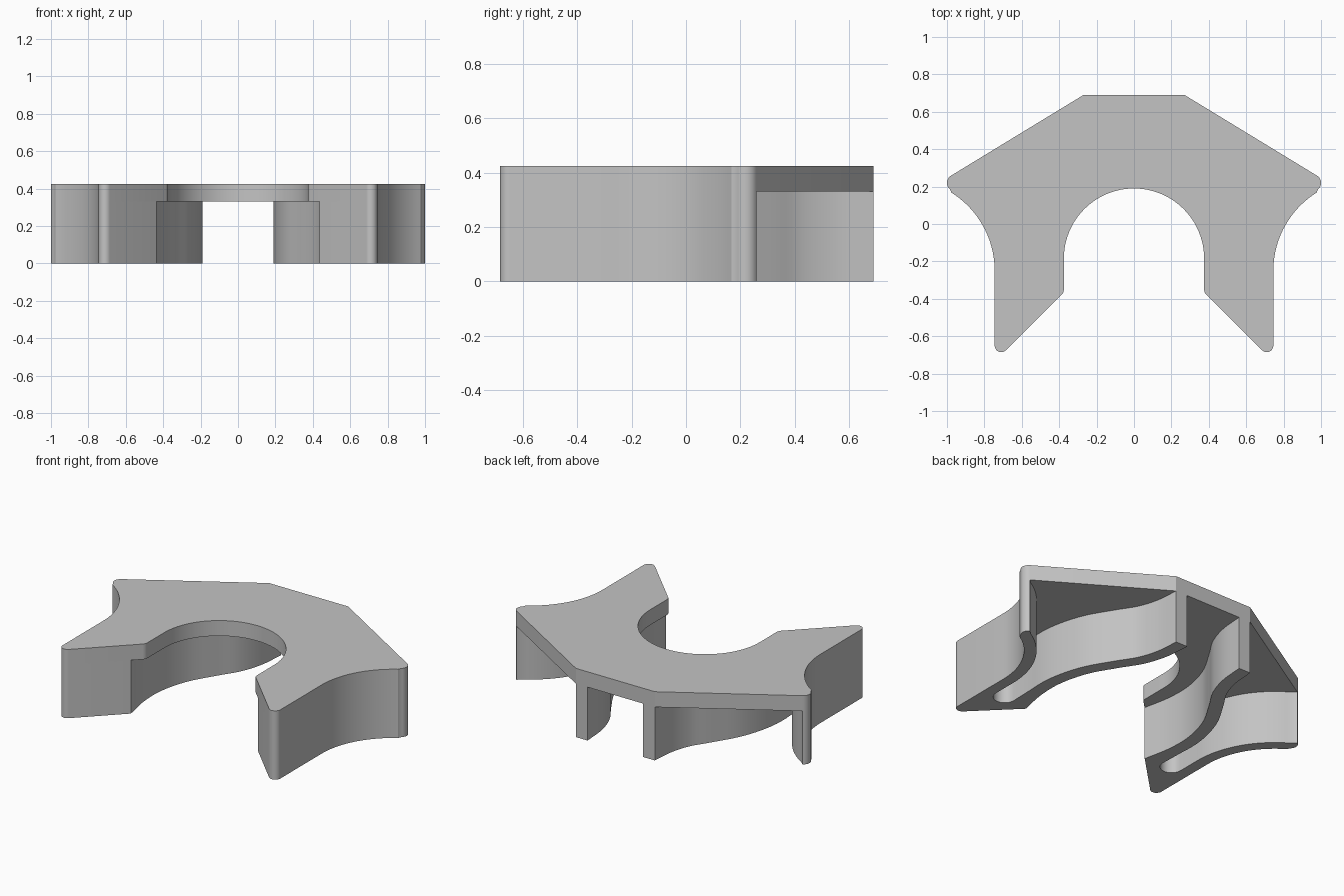
import bpy, bmesh, math
from mathutils import Vector

if "Cube" in bpy.data.objects:
    bpy.data.objects.remove(bpy.data.objects["Cube"], do_unlink=True)

PLATE_Z, TOP_Z = 0.33, 0.425

grey = bpy.data.materials.new("plain grey")
grey.use_nodes = True
colour = (0.55, 0.55, 0.55, 1)
grey.diffuse_color = colour
grey.node_tree.nodes["Principled BSDF"].inputs["Base Color"].default_value = colour


def arc(cx, cy, r, a0, a1, n):
    angles = [math.radians(a0 + (a1 - a0) * i / n) for i in range(n + 1)]
    return [Vector((cx + r * math.cos(a), cy + r * math.sin(a))) for a in angles]


def spline(points, steps=6):
    """Smooth curve through the points."""
    p = [Vector(q) for q in points]
    p = [2 * p[0] - p[1]] + p + [2 * p[-1] - p[-2]]
    out = []
    for a, b, c, d in zip(p, p[1:], p[2:], p[3:]):
        for i in range(steps):
            t = i / steps
            out.append(0.5 * (2 * b + (c - a) * t + (2 * a - 5 * b + 4 * c - d) * t * t
                              + (3 * b - a - 3 * c + d) * t ** 3))
    return out + [p[-2]]


def offset(path, dist):
    """Shift a path to its right-hand side."""
    out = []
    for i, q in enumerate(path):
        t = (path[min(i + 1, len(path) - 1)] - path[max(i - 1, 0)]).normalized()
        out.append(q + dist * Vector((t.y, -t.x)))
    return out


def extrude_outline(name, outline, z0, z1, mirrored=False):
    bm = bmesh.new()
    base = bm.faces.new([bm.verts.new((p.x, p.y, z0)) for p in outline])
    top = bmesh.ops.extrude_face_region(bm, geom=[base])["geom"]
    bmesh.ops.translate(bm, vec=(0, 0, z1 - z0),
                        verts=[v for v in top if isinstance(v, bmesh.types.BMVert)])
    bmesh.ops.recalc_face_normals(bm, faces=bm.faces)
    mesh = bpy.data.meshes.new(name)
    bm.to_mesh(mesh)
    bm.free()
    mesh.materials.append(grey)
    obj = bpy.data.objects.new(name, mesh)
    bpy.context.collection.objects.link(obj)
    bpy.ops.object.select_all(action='DESELECT')
    obj.select_set(True)
    bpy.context.view_layer.objects.active = obj
    bpy.ops.object.shade_smooth_by_angle(angle=math.radians(30))
    if mirrored:
        obj.modifiers.new("mirror", 'MIRROR')
    return obj


# Outer side shared by the plate and the walls: wing tip, hollow flank, leg tip
flank = (arc(0.955, 0.22, 0.045, 60, -50, 10)
         + arc(1.238, -0.25, 0.493, 122, 180, 20)
         + arc(0.71, -0.65, 0.035, 0, -135, 10))

# Top plate with the round opening
half = ([Vector((0.27, 0.69))] + flank
        + arc(0.415, -0.35, 0.04, 225, 180, 5)
        + arc(0, -0.185, 0.375, 0, 90, 24))
other = [Vector((-p.x, p.y)) for p in reversed(half[:-1])]
extrude_outline("top_plate", half + other, PLATE_Z, TOP_Z)

# U-shaped wall under each side: flank, leg end and S-shaped inner wall
inner = spline([(0.435, -0.425), (0.468, -0.25), (0.468, -0.08), (0.42, 0.1),
                (0.33, 0.26), (0.25, 0.39), (0.205, 0.53), (0.19, 0.69)])
channel_inner = [p for p in offset(inner, 0.08) if p.y > -0.25]
channel_inner[-1] = Vector((0.27, 0.69))
channel_end = arc(0.61, -0.40, 0.065, 180, 360, 12)
channel_outer = arc(1.238, -0.25, 0.563, 180, 120, 20)
wall = flank + inner + channel_inner[::-1] + channel_end + channel_outer
extrude_outline("side_walls", wall, 0, PLATE_Z, mirrored=True)
